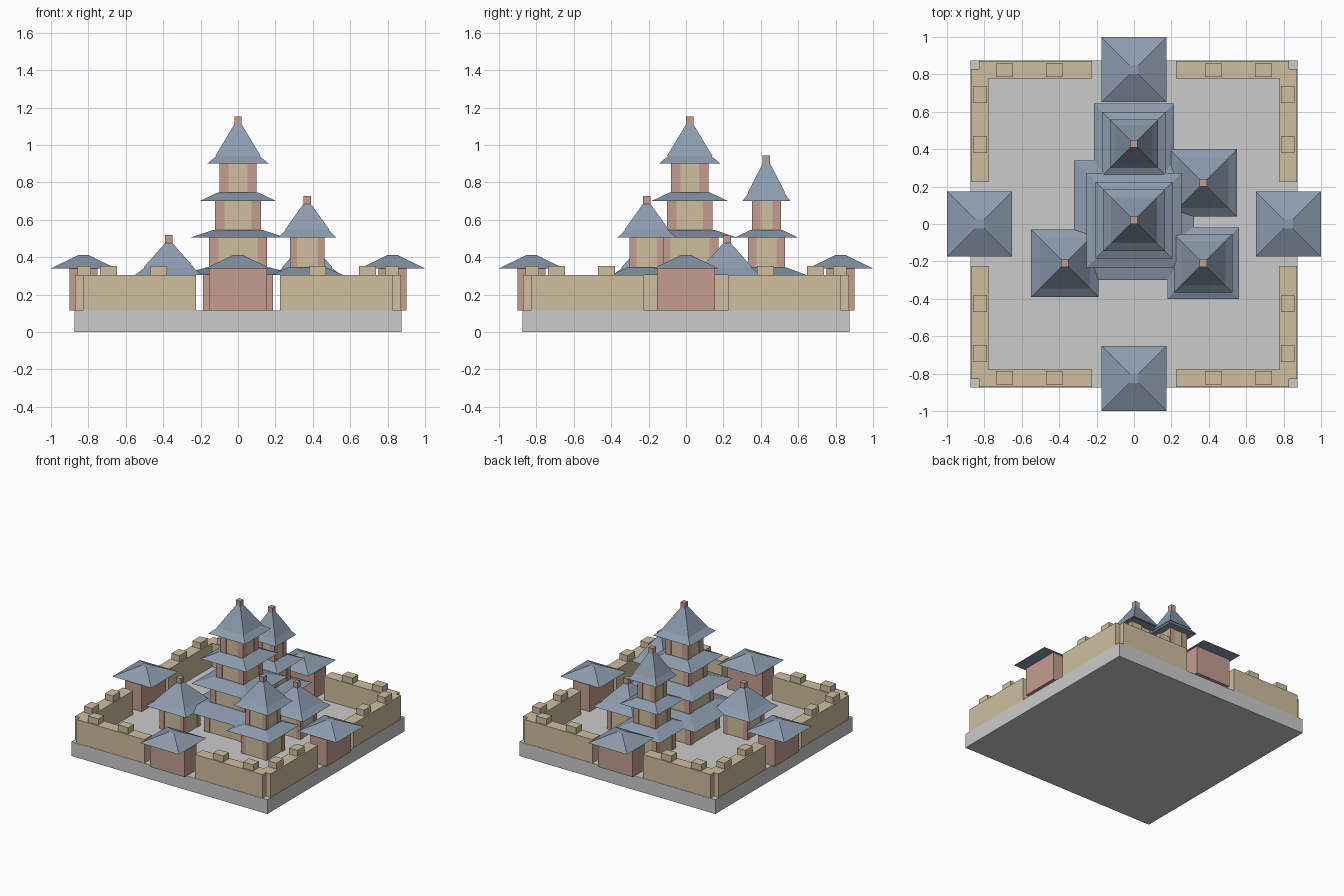
import bpy, bmesh
from math import pi

if "Cube" in bpy.data.objects:
    bpy.data.objects.remove(bpy.data.objects["Cube"])


def material(name, rgb):
    m = bpy.data.materials.new(name)
    m.diffuse_color = (*rgb, 1)
    m.use_nodes = True
    m.node_tree.nodes["Principled BSDF"].inputs["Base Color"].default_value = m.diffuse_color
    return m


ROOF = material("blue_tile", (0.26, 0.33, 0.42))
RED = material("red_timber", (0.56, 0.34, 0.28))
TAN = material("tan_stone", (0.62, 0.52, 0.35))


def frustum(name, x, y, z0, z1, b, t, mat=None):
    """Four-sided block; b and t are the (x, y) half sizes at bottom and top."""
    bm = bmesh.new()
    rings = []
    for z, (hx, hy) in ((z0, b), (z1, t)):
        rings.append([bm.verts.new((x + sx * hx, y + sy * hy, z))
                      for sx, sy in ((-1, -1), (1, -1), (1, 1), (-1, 1))])
    lo, hi = rings
    bm.faces.new(lo[::-1])
    bm.faces.new(hi)
    for i in range(4):
        j = (i + 1) % 4
        bm.faces.new((lo[i], lo[j], hi[j], hi[i]))
    mesh = bpy.data.meshes.new(name)
    bm.to_mesh(mesh)
    bm.free()
    ob = bpy.data.objects.new(name, mesh)
    bpy.context.collection.objects.link(ob)
    if mat:
        mesh.materials.append(mat)
    return ob


def box(name, x, y, z0, z1, hx, hy, mat=None):
    return frustum(name, x, y, z0, z1, (hx, hy), (hx, hy), mat)


def roof(name, x, y, z0, z1, b, t):
    return frustum(name, x, y, z0, z1, (b, b), (t, t), ROOF)


FLOORS = (0.115, 0.345, 0.545, 0.745)   # storey base heights
EAVES = (0.305, 0.505, 0.70, 0.90)      # storey roof heights


def tower(name, x, y, bodies, eaves, cap, cap_top, post):
    for k, (h, e) in enumerate(zip(bodies, eaves)):
        last = k == len(bodies) - 1
        z0, z1 = FLOORS[k], EAVES[k]
        ztop = 0.94 if k == 3 else FLOORS[k + 1]
        # storey walls with corner posts
        box(f"{name}_storey_{k}", x, y, z0 - 0.01, z1 + 0.005, h - 0.005, h - 0.005, TAN)
        for sx in (-1, 1):
            for sy in (-1, 1):
                d = h - post / 2
                box(f"{name}_post_{k}", x + sx * d, y + sy * d, z0 - 0.01, z1 + 0.005,
                    post / 2, post / 2, RED)
        # skirt roof
        top = cap * 0.95 if last else bodies[k + 1] * 1.1
        roof(f"{name}_eave_{k}", x, y, z1, ztop, e, top)
    # pyramid cap and finial
    roof(f"{name}_cap", x, y, ztop, cap_top, cap, 0.02)
    box(f"{name}_finial", x, y, cap_top, cap_top + 0.043, 0.02, 0.02, RED)


# base slab
box("base", 0, 0, 0, 0.115, 0.875, 0.875)

# towers
tower("main_tower", 0, 0.02, (0.187, 0.155, 0.122, 0.10),
      (0.32, 0.253, 0.205, 0.165), 0.122, 1.11, 0.05)
tower("back_tower", 0, 0.43, (0.125, 0.098, 0.078),
      (0.213, 0.17, 0.128), 0.10, 0.90, 0.045)
tower("right_tower", 0.37, -0.21, (0.115, 0.092), (0.192, 0.157), 0.12, 0.685, 0.038)
tower("left_pavilion", -0.37, -0.21, (0.107,), (0.18,), 0.135, 0.475, 0.038)
tower("rear_pavilion", 0.37, 0.22, (0.107,), (0.18,), 0.135, 0.475, 0.038)

# four sides: gatehouse, two walls and their merlons
for side in range(4):
    parts = [box("gatehouse", 0, -0.826, 0.115, 0.345, 0.155, 0.075, RED),
             roof("gate_roof", 0, -0.826, 0.34, 0.412, 0.174, 0.025)]
    for s in (-1, 1):
        parts.append(box("wall", s * 0.5275, -0.825, 0.115, 0.305, 0.3025, 0.047, TAN))
        for m in (0.425, 0.692):
            parts.append(box("merlon", s * m, -0.823, 0.30, 0.354, 0.046, 0.036, TAN))
    for p in parts:
        p.rotation_euler.z = side * pi / 2
